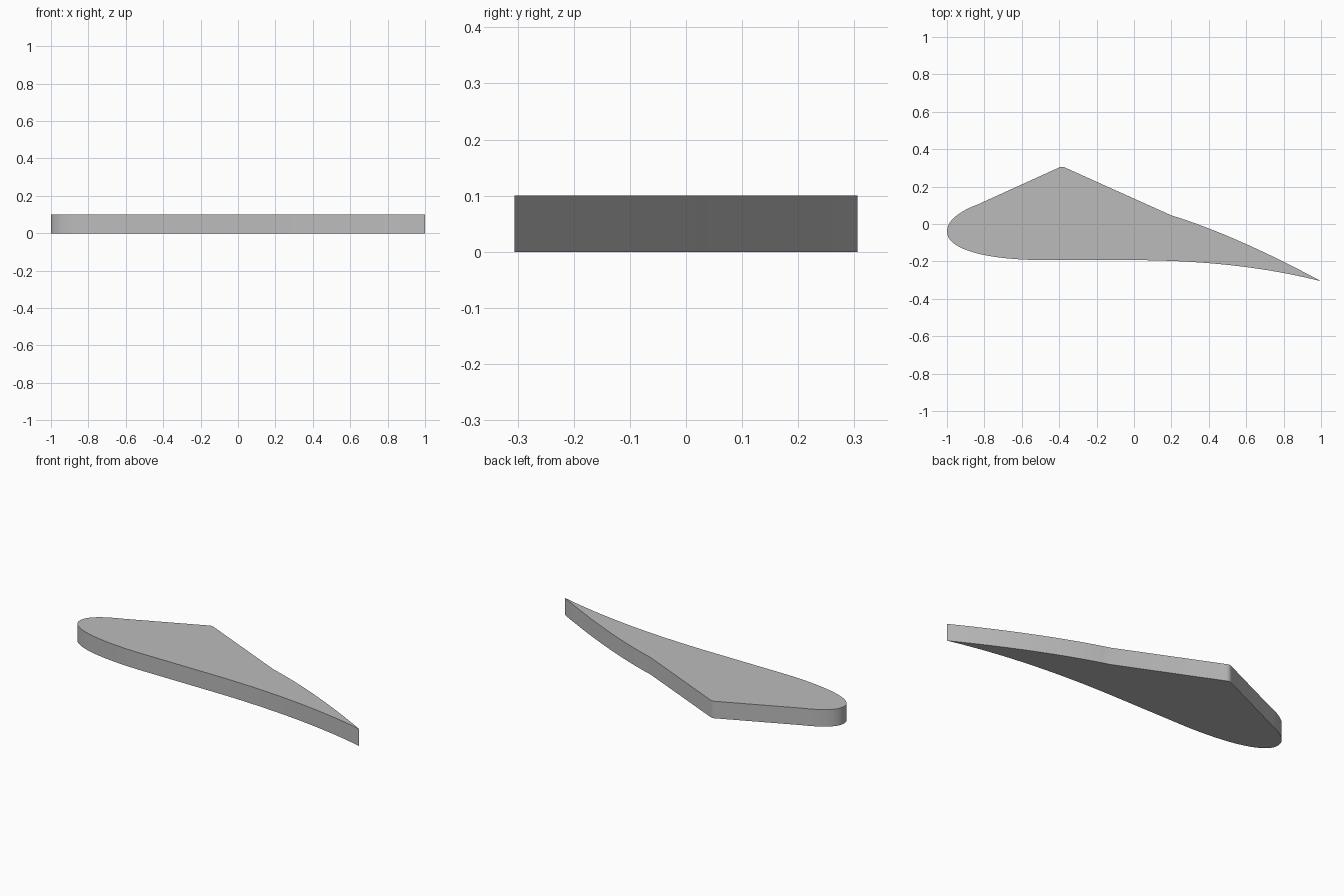
import bpy
import bmesh
import math
from mathutils import Vector
from mathutils.geometry import interpolate_bezier

THICKNESS = 0.1

cube = bpy.data.objects.get("Cube")
if cube:
    bpy.data.objects.remove(cube, do_unlink=True)

# Single plain grey material
grey = bpy.data.materials.new("plain_grey")
grey.use_nodes = True
grey.diffuse_color = (0.5, 0.5, 0.5, 1)
grey.node_tree.nodes["Principled BSDF"].inputs["Base Color"].default_value = (0.5, 0.5, 0.5, 1)


def curve(start, handle_a, handle_b, end, count):
    """Sampled cubic curve without its end point."""
    pts = [Vector((*p, 0)) for p in (start, handle_a, handle_b, end)]
    return interpolate_bezier(*pts, count)[:-1]


tail, nose = (1, -0.306), (-1, -0.04)
belly_rear, belly_front = (0, -0.193), (-0.5, -0.193)
shoulder, kink = (-0.83, 0.107), (0.2, 0.046)
peak_front, peak_rear = (-0.405, 0.3), (-0.365, 0.3)

# Closed wing section: pointed tail, flat belly, round nose, peaked back
outline = (
    curve(tail, (0.72, -0.235), (0.4, -0.195), belly_rear, 20)
    + [Vector((*belly_rear, 0))]
    + curve(belly_front, (-0.78, -0.19), (-1, -0.14), nose, 20)
    + curve(nose, (-1, 0.02), (-0.93, 0.07), shoulder, 16)
    + [Vector((*shoulder, 0))]
    + curve(peak_front, (-0.39, 0.308), (-0.38, 0.308), peak_rear, 6)
    + [Vector((*peak_rear, 0))]
    + curve(kink, (0.45, -0.03), (0.75, -0.17), tail, 20)
)

# Extrude the section upward into a solid slab
bm = bmesh.new()
base = bm.faces.new([bm.verts.new(p) for p in outline])
top = bmesh.ops.extrude_face_region(bm, geom=[base], use_keep_orig=True)
bmesh.ops.translate(
    bm,
    verts=[v for v in top["geom"] if isinstance(v, bmesh.types.BMVert)],
    vec=(0, 0, THICKNESS),
)
bmesh.ops.recalc_face_normals(bm, faces=bm.faces)
mesh = bpy.data.meshes.new("wing_section")
bm.to_mesh(mesh)
bm.free()
mesh.materials.append(grey)

wing = bpy.data.objects.new("wing_section", mesh)
bpy.context.collection.objects.link(wing)
bpy.ops.object.select_all(action="DESELECT")
wing.select_set(True)
bpy.context.view_layer.objects.active = wing
bpy.ops.object.shade_smooth_by_angle(angle=math.radians(30))
